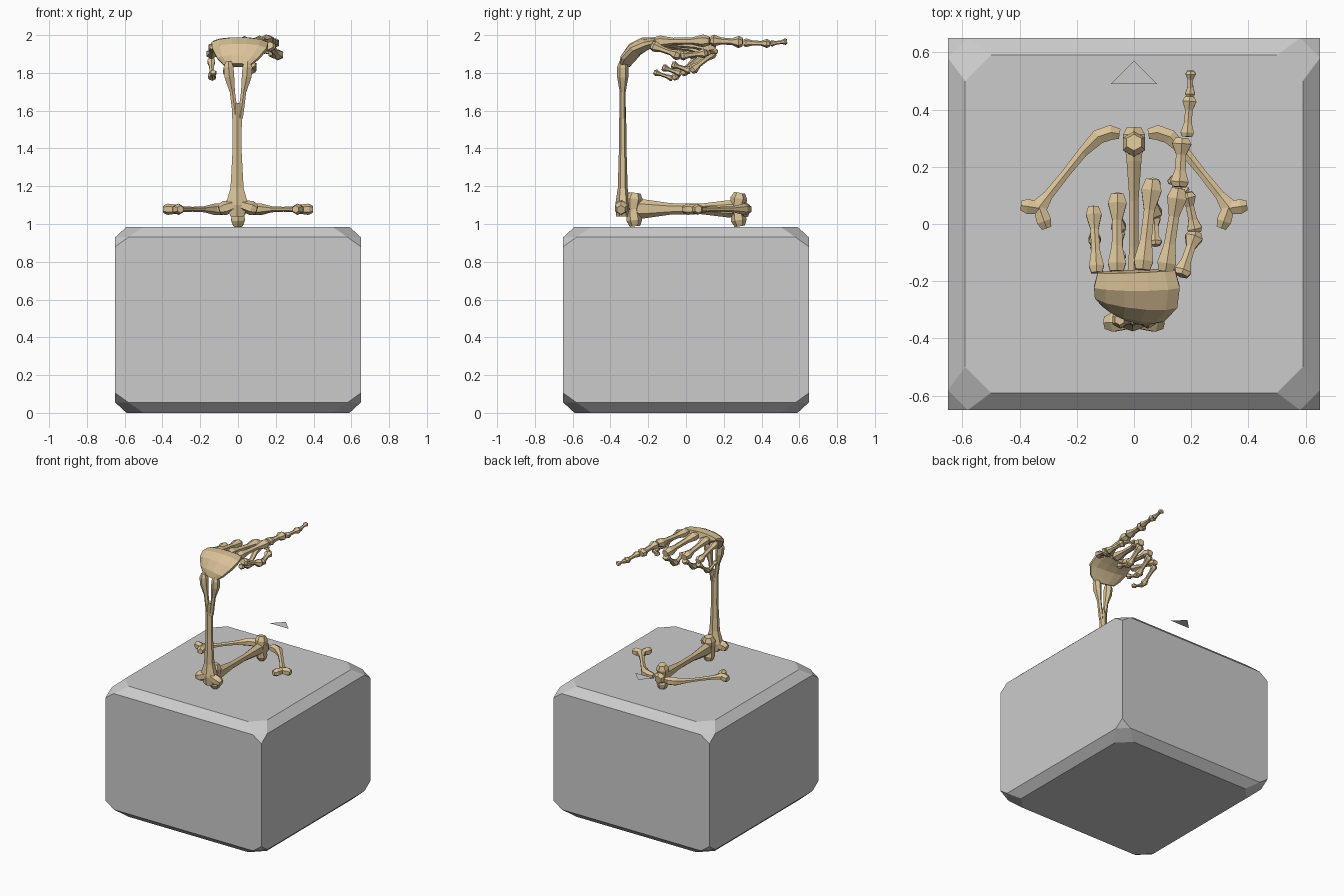
import bpy, bmesh, math
from mathutils import Vector

cube = bpy.data.objects.get("Cube")
if cube:
    bpy.data.objects.remove(cube)


def material(name, rgb):
    m = bpy.data.materials.new(name)
    m.use_nodes = True
    m.diffuse_color = (*rgb, 1)
    m.node_tree.nodes["Principled BSDF"].inputs["Base Color"].default_value = (*rgb, 1)
    return m


STONE = material("grey stone", (0.6, 0.6, 0.6))
BONE = material("old bone", (0.70, 0.54, 0.31))


def finish(bm, name, mat):
    bmesh.ops.recalc_face_normals(bm, faces=bm.faces)
    mesh = bpy.data.meshes.new(name)
    bm.to_mesh(mesh)
    bm.free()
    mesh.materials.append(mat)
    obj = bpy.data.objects.new(name, mesh)
    bpy.context.scene.collection.objects.link(obj)
    return obj


def tube(bm, path, sides=6, hint=(0, 0, 1)):
    """Loft along (position, half width, half height) stations."""
    pts = [Vector(p) for p, _, _ in path]
    rings = []
    for i, (p, w, h) in enumerate(path):
        t = (pts[min(i + 1, len(pts) - 1)] - pts[max(i - 1, 0)]).normalized()
        u = t.cross(Vector(hint)).normalized()
        v = u.cross(t)
        angles = [2 * math.pi * (k + 0.5) / sides for k in range(sides)]
        rings.append([bm.verts.new(pts[i] + u * w * math.cos(a) + v * h * math.sin(a))
                      for a in angles])
    for a, b in zip(rings, rings[1:]):
        for k in range(sides):
            n = (k + 1) % sides
            bm.faces.new((a[k], a[n], b[n], b[k]))
    bm.faces.new(rings[0])
    bm.faces.new(rings[-1])


# Share of length and of radius along a finger bone
FLARE = ((0, 0.75), (0.1, 1.0), (0.33, 0.6), (0.66, 0.55), (0.88, 1.05), (1, 0.7))


def finger_bone(bm, a, b, r):
    a, b = Vector(a), Vector(b)
    tube(bm, [(a.lerp(b, t), r * s, r * s * 0.85) for t, s in FLARE])


def knob(bm, a, b, r, hint=(0, 0, 1)):
    a, b = Vector(a), Vector(b)
    tube(bm, [(a, r * 0.8, r * 0.8), (a.lerp(b, 0.65), r, r), (b, r * 0.65, r * 0.65)], 6, hint)


# Stone block with chamfered edges and clipped corners
bm = bmesh.new()
for sx in (-1, 1):
    for sy in (-1, 1):
        for top in (False, True):
            for x, y, d in ((.5, .59, 0), (.59, .5, 0), (.58, .65, .055),
                            (.65, .58, .055), (.65, .65, .105)):
                bm.verts.new((sx * x, sy * y, .985 - d if top else d))
bmesh.ops.convex_hull(bm, input=bm.verts)
bmesh.ops.dissolve_limit(bm, angle_limit=0.01, verts=bm.verts, edges=bm.edges)
finish(bm, "stone_block", STONE)

# Floating flat pointer
bm = bmesh.new()
bm.faces.new([bm.verts.new(p) for p in ((-.08, .49, 1.16), (.08, .49, 1.16), (0, .57, 1.16))])
finish(bm, "pointer_triangle", STONE)

# Forearm: shaft, two upper prongs, elbow
Y = (0, 1, 0)
FY = -.335
bm = bmesh.new()
tube(bm, [((-.005, FY, z), w, d) for z, w, d in
          ((1.04, .04, .035), (1.1, .07, .04), (1.19, .04, .026),
           (1.4, .027, .02), (1.6, .03, .018), (1.64, .022, .014))], 6, Y)
for s in (-1, 1):
    tube(bm, [((s * x, FY, z), r, r) for x, z, r in
              ((.012, 1.56, .016), (.03, 1.7, .016), (.046, 1.78, .03),
               (.05, 1.83, .03), (.05, 1.86, .018))], 6, Y)
    knob(bm, (s * .02, FY - .005, 1.1), (s * .1, FY - .01, 1.075), .038)
finish(bm, "forearm", BONE)

# Upper arm lying on the block, with paired lobes at each end
bm = bmesh.new()
tube(bm, [((0, y, 1.08), w, h) for y, w, h in
          ((-.29, .035, .05), (-.22, .03, .05), (-.08, .019, .03),
           (.08, .018, .028), (.22, .03, .045), (.3, .04, .045))])
for y, out in ((-.28, .01), (.27, .015)):
    knob(bm, (0, y, 1.08), (0, y + out, 1.165), .045, Y)
    knob(bm, (0, y, 1.08), (0, y + out, .988), .042, Y)
knob(bm, (0, .26, 1.08), (0, .335, 1.07), .045)
finish(bm, "upper_arm", BONE)

# Collar bones on both sides
for side, s in (("left", 1), ("right", -1)):
    bm = bmesh.new()
    tube(bm, [((s * x, y, 1.078), w, h) for x, y, w, h in
              ((.05, .315, .02, .018), (.08, .32, .03, .03), (.125, .305, .03, .03),
               (.18, .25, .02, .016), (.24, .175, .017, .013), (.3, .1, .02, .016),
               (.335, .055, .036, .024))])
    knob(bm, (s * .33, .055, 1.078), (s * .395, .065, 1.078), .03)
    knob(bm, (s * .33, .055, 1.078), (s * .305, -.015, 1.078), .03)
    finish(bm, side + "_collar_bone", BONE)

# Curved wrist and palm plate
bm = bmesh.new()
tube(bm, [((x, y, z), w, h) for x, y, z, w, h in
          ((-.005, -.325, 1.84, .075, .022), (0, -.308, 1.875, .115, .034),
           (.008, -.27, 1.925, .15, .04), (.01, -.22, 1.953, .155, .038),
           (.008, -.165, 1.966, .14, .024))], 12)
finish(bm, "palm_plate", BONE)

# Curled fingers: hand bone, then two bones folding back underneath
CURLED = (("little_finger", (-.13, -.17, 1.94), (-.142, .06, 1.895), .03),
          ("ring_finger", (-.06, -.165, 1.955), (-.058, .105, 1.92), .036),
          ("middle_finger", (.03, -.16, 1.965), (.065, .155, 1.935), .039))
for name, base, knuckle, r in CURLED:
    bm = bmesh.new()
    k = Vector(knuckle)
    mid = k + Vector((.005, -.13, -.125))
    finger_bone(bm, base, k, r)
    finger_bone(bm, k + Vector((0, -.005, -.025)), mid, r * .8)
    finger_bone(bm, mid, mid + Vector((.005, -.1, .035)), r * .65)
    finish(bm, name, BONE)

# Pointing finger
bm = bmesh.new()
for a, b, r in (((.11, -.165, 1.965), (.155, .125, 1.97), .038),
                ((.158, .13, 1.972), (.168, .3, 1.962), .037),
                ((.185, .305, 1.96), (.195, .445, 1.955), .027),
                ((.196, .447, 1.955), (.198, .535, 1.967), .02)):
    finger_bone(bm, a, b, r)
finish(bm, "pointing_finger", BONE)

# Thumb
bm = bmesh.new()
for a, b, r in (((.165, -.18, 1.945), (.215, -.03, 1.89), .034),
                ((.215, -.03, 1.89), (.185, .11, 1.905), .03),
                ((.185, .11, 1.905), (.125, .16, 1.915), .02)):
    finger_bone(bm, a, b, r)
finish(bm, "thumb", BONE)
